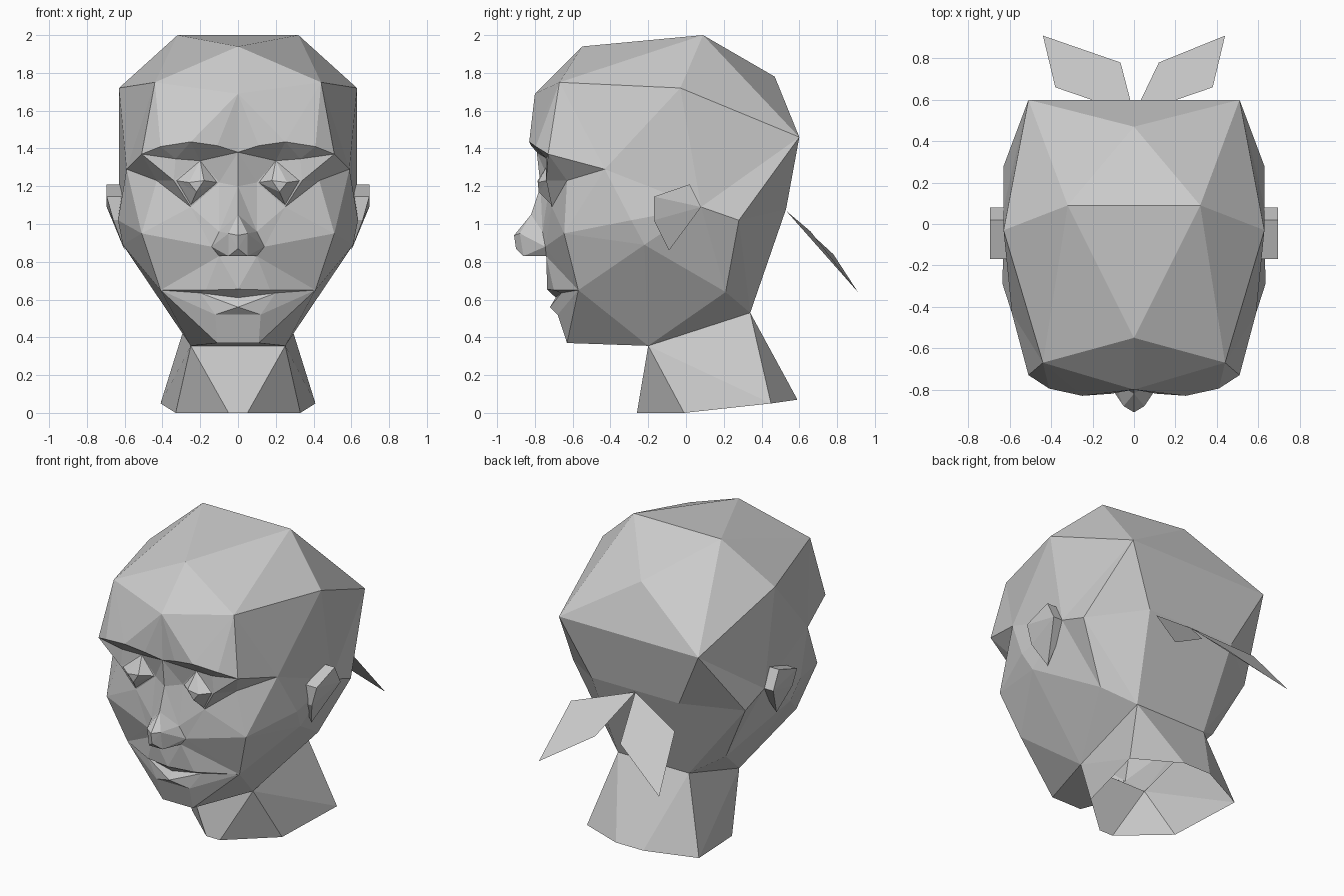
import bpy
import bmesh
from mathutils import Vector

default_cube = bpy.data.objects.get("Cube")
if default_cube:
    bpy.data.objects.remove(default_cube)

grey = bpy.data.materials.new("plain_grey")
grey.use_nodes = True
colour = (0.6, 0.6, 0.6, 1)
grey.diffuse_color = colour
grey.node_tree.nodes["Principled BSDF"].inputs["Base Color"].default_value = colour


def build(name, points, faces, mirrored=True):
    """Make a mesh from named left-side points; '-' before a name means its twin."""
    bm = bmesh.new()
    made = {}
    used = set()

    def corner(label, flip):
        x, y, z = points[label.lstrip("-")]
        if label.startswith("-") != flip:
            x = -x
        key = (x + 0.0, y, z)
        if key not in made:
            made[key] = bm.verts.new(Vector(key))
        return made[key]

    for flip in ((False, True) if mirrored else (False,)):
        for face in faces:
            ring = [corner(label, flip) for label in face.split()]
            if frozenset(ring) not in used:
                used.add(frozenset(ring))
                bm.faces.new(ring)
    bmesh.ops.recalc_face_normals(bm, faces=bm.faces)
    mesh = bpy.data.meshes.new(name)
    bm.to_mesh(mesh)
    bm.free()
    mesh.materials.append(grey)
    obj = bpy.data.objects.new(name, mesh)
    bpy.context.collection.objects.link(obj)
    return obj


# Cranium and jaw landmarks
skull = dict(
    crown=(0.32, 0.09, 2.0),
    top_front=(0, -0.55, 1.94),
    back_top=(0, 0.47, 1.78),
    forehead=(0, -0.8, 1.69),
    forehead_corner=(0.44, -0.67, 1.75),
    skull_side=(0.63, -0.03, 1.72),
    back_corner=(0.51, 0.6, 1.46),
    temple=(0.59, -0.43, 1.29),
    cheekbone=(0.635, -0.29, 1.02),
    ear_root=(0.63, 0.08, 1.09),
    ear_back=(0.63, 0.28, 1.02),
    cheek_low=(0.61, -0.22, 0.89),
    jaw_angle=(0.44, 0.21, 0.64),
    nape_side=(0.32, 0.53, 1.08),
    neck_back=(0.26, 0.34, 0.53),
    neck_front=(0.25, -0.2, 0.355),
)
# Brow, eye socket and cheek landmarks
eye_area = dict(
    glabella=(0, -0.79, 1.38),
    brow_inner=(0.11, -0.82, 1.415),
    brow_middle=(0.25, -0.83, 1.435),
    brow_arch=(0.41, -0.795, 1.41),
    brow_outer=(0.51, -0.73, 1.37),
    socket_outer=(0.33, -0.74, 1.345),
    socket_top=(0.2, -0.72, 1.335),
    eye_outer=(0.34, -0.74, 1.23),
    eye_corner=(0.43, -0.63, 1.23),
    eye_inner=(0.1, -0.72, 1.22),
    under_eye=(0.25, -0.71, 1.09),
    cheek=(0.51, -0.645, 0.95),
)
# Nose, mouth and chin landmarks
lower_face = dict(
    bridge=(0, -0.77, 1.2),
    nose_ridge=(0, -0.82, 1.05),
    nose_tip=(0, -0.91, 0.94),
    tip_side=(0.05, -0.88, 0.95),
    tip_low=(0, -0.9, 0.87),
    nose_under=(0.05, -0.86, 0.83),
    wing_top=(0.1, -0.76, 0.96),
    wing=(0.14, -0.745, 0.88),
    nostril=(0.1, -0.74, 0.83),
    lip_top=(0, -0.735, 0.655),
    lip_side=(0.17, -0.7, 0.65),
    mouth_middle=(0, -0.69, 0.61),
    mouth_side=(0.2, -0.66, 0.635),
    lower_lip=(0, -0.72, 0.56),
    chin_dent=(0.12, -0.68, 0.52),
    mouth_corner=(0.41, -0.57, 0.65),
    chin=(0.11, -0.63, 0.37),
)
head_faces = [
    # cranium
    "crown -crown top_front", "crown -crown back_top",
    "crown top_front forehead_corner", "crown forehead_corner skull_side",
    "crown skull_side back_corner", "crown back_corner back_top",
    "back_top back_corner -back_corner",
    # forehead
    "top_front forehead forehead_corner", "forehead glabella brow_inner",
    "forehead brow_inner brow_middle", "forehead brow_middle forehead_corner",
    "forehead_corner brow_middle brow_arch", "forehead_corner brow_arch brow_outer",
    # side and back
    "forehead_corner brow_outer temple", "forehead_corner temple skull_side",
    "temple ear_root skull_side", "temple cheekbone ear_root",
    "cheekbone cheek_low ear_root", "skull_side ear_root back_corner",
    "ear_root ear_back back_corner", "ear_root cheek_low jaw_angle",
    "ear_root jaw_angle ear_back", "ear_back nape_side back_corner",
    "ear_back neck_back nape_side", "ear_back jaw_angle neck_back",
    "back_corner nape_side -nape_side -back_corner",
    "nape_side neck_back -neck_back -nape_side",
    # brow underside and socket
    "glabella brow_inner socket_top", "brow_inner brow_middle socket_top",
    "brow_middle socket_outer socket_top", "brow_middle brow_arch socket_outer",
    "brow_arch brow_outer socket_outer", "brow_outer eye_outer socket_outer",
    "brow_outer temple eye_corner", "brow_outer eye_corner eye_outer",
    "glabella socket_top eye_inner", "socket_top socket_outer eye_outer",
    "socket_top eye_outer eye_inner", "eye_inner eye_outer under_eye",
    # cheeks
    "eye_outer eye_corner under_eye", "eye_corner cheek under_eye",
    "eye_corner temple cheek", "temple cheekbone cheek",
    "cheekbone cheek_low cheek", "cheek cheek_low mouth_corner",
    "under_eye cheek wing", "under_eye wing wing_top",
    "under_eye wing_top eye_inner", "cheek mouth_corner wing",
    # nose
    "glabella eye_inner bridge", "bridge eye_inner wing_top",
    "bridge wing_top nose_ridge", "nose_ridge wing_top tip_side",
    "nose_ridge tip_side nose_tip", "tip_side wing_top wing",
    "tip_side wing nose_under", "tip_side nose_under tip_low",
    "tip_side tip_low nose_tip", "nose_under wing nostril",
    "tip_low nose_under -nose_under", "nose_under nostril -nostril -nose_under",
    # mouth and jaw
    "nostril wing mouth_corner", "nostril mouth_corner lip_side",
    "nostril lip_side lip_top", "nostril -nostril lip_top",
    "lip_top lip_side mouth_side mouth_middle",
    "lip_side mouth_corner mouth_side", "mouth_middle mouth_side lower_lip",
    "lower_lip mouth_side chin_dent", "lower_lip chin_dent -chin_dent",
    "mouth_side mouth_corner chin_dent", "chin_dent mouth_corner chin",
    "chin_dent chin -chin -chin_dent", "mouth_corner neck_front chin",
    "mouth_corner cheek_low neck_front", "cheek_low jaw_angle neck_front",
    "jaw_angle neck_back neck_front", "chin neck_front -neck_front -chin",
]
build("head", {**skull, **eye_area, **lower_face}, head_faces)

# Neck, open at the bottom
neck = dict(
    top_front=skull["neck_front"],
    top_back=skull["neck_back"],
    front=(0.05, -0.26, 0),
    side=(0.33, -0.01, 0),
    shoulder=(0.41, 0.45, 0.05),
    back=(0.1, 0.59, 0.07),
)
build("neck", neck, [
    "top_front front -front -top_front", "top_front side front",
    "top_front top_back shoulder", "top_front shoulder side",
    "top_back back shoulder", "top_back back -back -top_back",
])

# Eyeballs: faceted lids standing out of the sockets
eye = dict(
    inner=(0.11, -0.72, 1.22),
    upper=(0.2, -0.72, 1.335),
    outer=(0.33, -0.735, 1.23),
    lower=(0.25, -0.71, 1.1),
    lid_inner=(0.18, -0.785, 1.23),
    lid_outer=(0.26, -0.785, 1.22),
    bulge=(0.22, -0.78, 1.17),
)
build("eyes", eye, [
    "inner upper lid_inner", "upper lid_outer lid_inner", "upper outer lid_outer",
    "outer bulge lid_outer", "outer lower bulge", "lower inner bulge",
    "inner lid_inner bulge", "lid_inner lid_outer bulge",
])

# Ears: a raised flap with a wedge running down to the jaw
ear = dict(
    front=(0.695, -0.17, 1.145),
    top=(0.695, 0.02, 1.21),
    rear=(0.695, 0.08, 1.09),
    low=(0.66, -0.17, 1.02),
    lobe=(0.6, -0.09, 0.86),
    root_front=(0.6, -0.17, 1.145),
    root_top=(0.6, 0.02, 1.21),
    root_rear=(0.6, 0.08, 1.09),
    root_low=(0.6, -0.17, 1.02),
)
build("ears", ear, [
    "front top rear", "front rear low", "front top root_top root_front",
    "top rear root_rear root_top", "front low root_low root_front",
    "low rear lobe", "low lobe root_low", "rear root_rear lobe",
])

# Two thin cloth tails tied at the back of the head
for side_name, sign, inner_x in (("left", 1, 0.12), ("right", -1, 0.065)):
    tail = dict(
        knot=(0, 0.53, 1.07),
        outer=(sign * 0.38, 0.66, 0.96),
        tip=(sign * 0.44, 0.91, 0.64),
        inner=(sign * inner_x, 0.78, 0.84),
    )
    build(side_name + "_cloth_tail", tail, ["knot outer tip inner"], mirrored=False)
